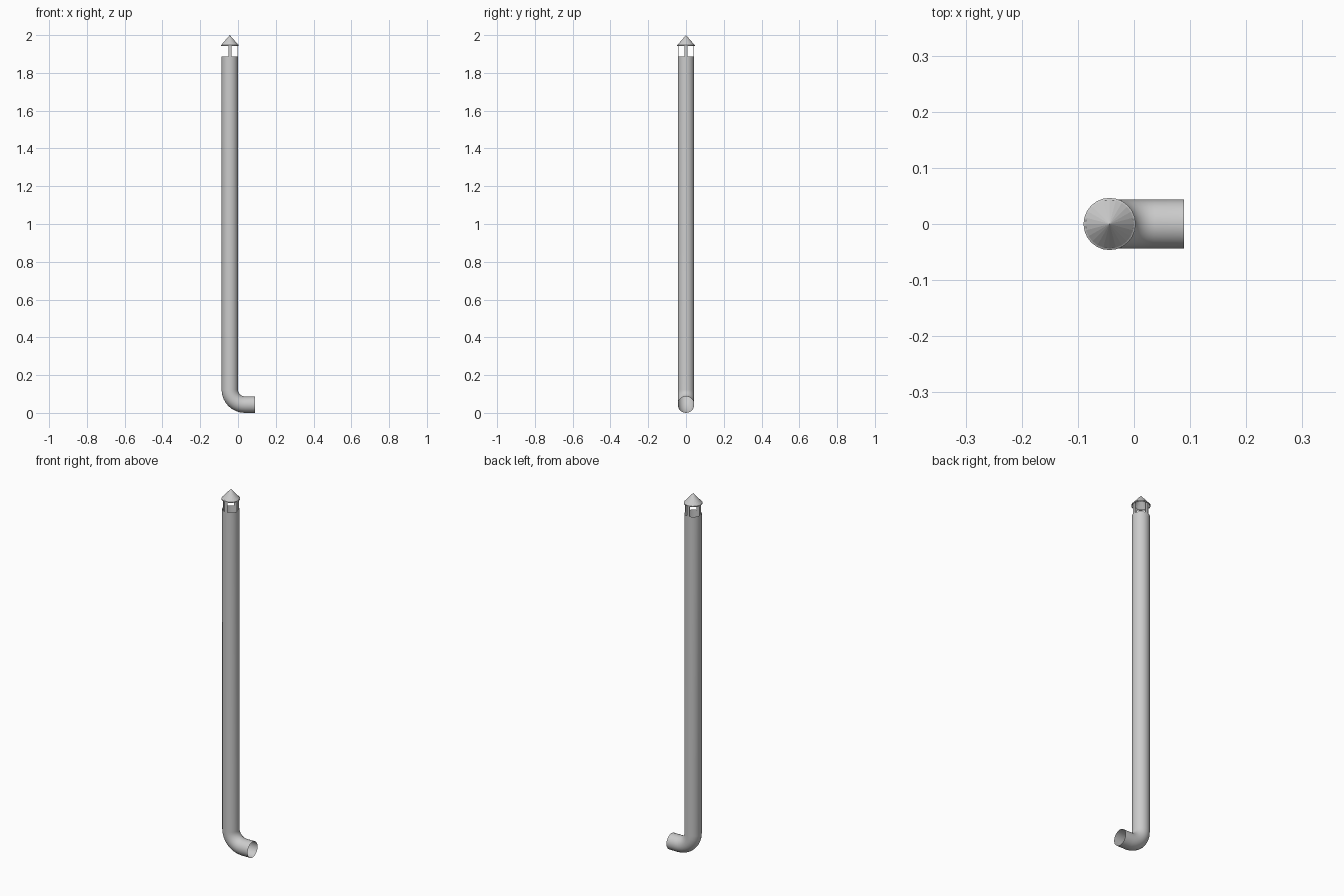
import bpy, bmesh
from math import sin, cos, pi, radians
from mathutils import Vector

if "Cube" in bpy.data.objects:
    bpy.data.objects.remove(bpy.data.objects["Cube"])

CX = -0.0435      # axis of the vertical pipe
R = 0.0435        # pipe radius
BEND = 0.08       # elbow centreline radius
SIDES = 24


def finish(name, bm, smooth=True):
    bmesh.ops.recalc_face_normals(bm, faces=bm.faces)
    mesh = bpy.data.meshes.new(name)
    bm.to_mesh(mesh)
    bm.free()
    obj = bpy.data.objects.new(name, mesh)
    bpy.context.collection.objects.link(obj)
    if smooth:
        bpy.ops.object.select_all(action='DESELECT')
        obj.select_set(True)
        bpy.context.view_layer.objects.active = obj
        bpy.ops.object.shade_smooth_by_angle(angle=radians(30))
    return obj


def loft(name, rings, smooth=True):
    """Open skin over (centre, sideways direction, radius) rings; the other direction is y."""
    bm = bmesh.new()
    loops = []
    for c, d, r in rings:
        loops.append([bm.verts.new(c + r * (cos(t) * d + sin(t) * Vector((0, 1, 0))))
                      for t in (2 * pi * i / SIDES for i in range(SIDES))])
    for a, b in zip(loops, loops[1:]):
        for i in range(SIDES):
            j = (i + 1) % SIDES
            bm.faces.new((a[i], a[j], b[j], b[i]))
    bmesh.ops.remove_doubles(bm, verts=bm.verts, dist=1e-5)
    return finish(name, bm, smooth)


X = Vector((1, 0, 0))

# hollow flue pipe: vertical run, quarter bend, short outlet towards +x
path = [(Vector((CX, 0, 1.888)), X, R)]
for i in range(9):
    a = pi / 2 * i / 8
    path.append((Vector((CX + BEND * (1 - cos(a)), 0, R + BEND * (1 - sin(a)))),
                 Vector((cos(a), 0, sin(a))), R))
path.append((Vector((0.089, 0, R)), Vector((0, 0, 1)), R))
loft("flue_pipe", path)

# conical rain cap with a small rim, open underneath
profile = [(0.0435, 1.943), (0.0465, 1.943), (0.0465, 1.948), (0.0435, 1.950), (0.0, 2.0)]
loft("rain_cap", [(Vector((CX, 0, z)), X, r) for r, z in profile], smooth=False)

# four flat straps carrying the cap
for k in range(4):
    bm = bmesh.new()
    bmesh.ops.create_cube(bm, size=1)
    bmesh.ops.scale(bm, vec=(0.002, 0.016, 0.075), verts=bm.verts)
    strap = finish(f"cap_strap_{k + 1}", bm, smooth=False)
    a = k * pi / 2
    strap.location = (CX + 0.0415 * cos(a), 0.0415 * sin(a), 1.913)
    strap.rotation_euler.z = a
